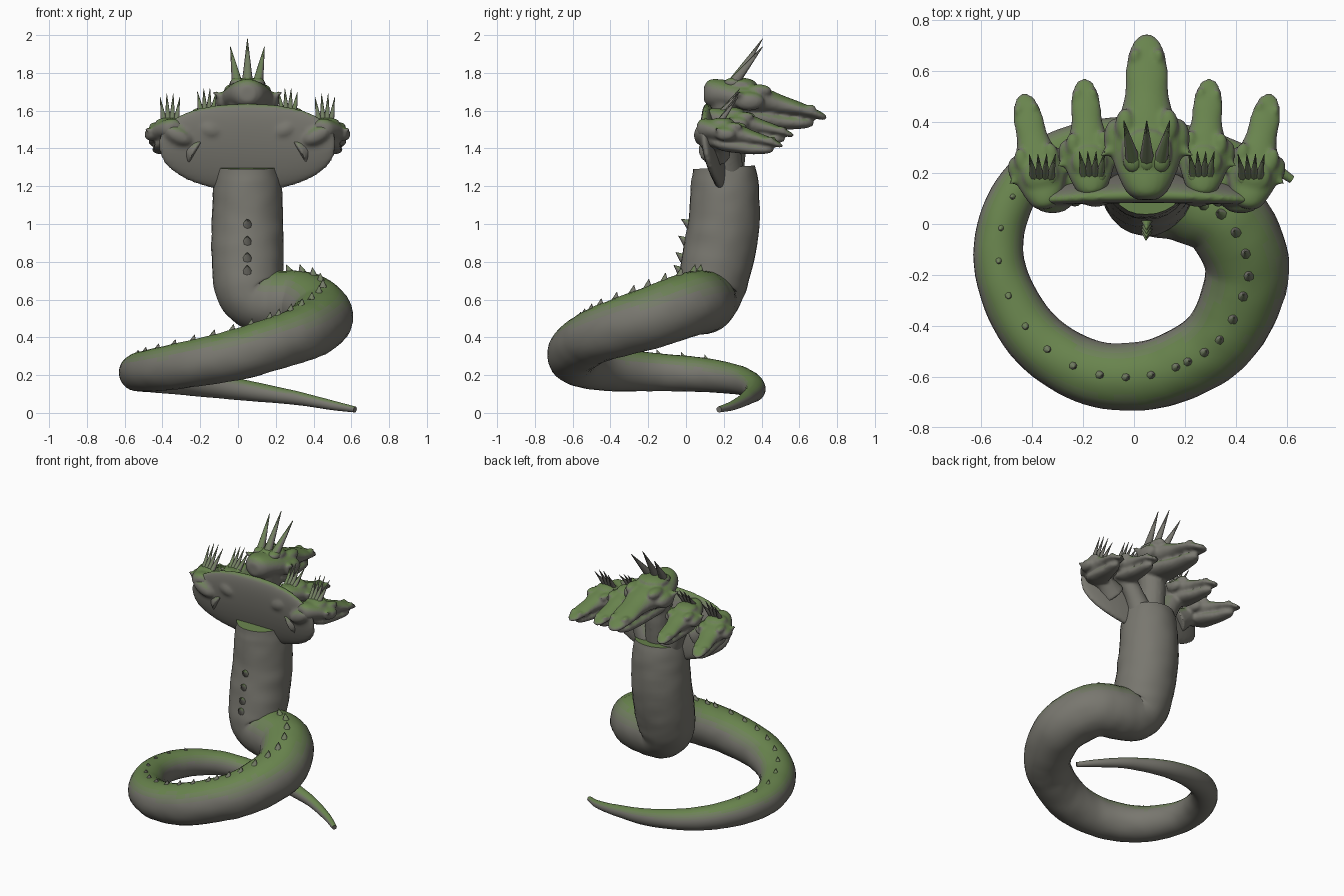
import bpy, bmesh, math
from mathutils import Vector, Matrix, noise

if "Cube" in bpy.data.objects:
    bpy.data.objects.remove(bpy.data.objects["Cube"], do_unlink=True)

STONE, MOSS, STEPS = Vector((0.19, 0.185, 0.16)), Vector((0.14, 0.23, 0.075)), 5
CX = 0.05  # symmetry plane of trunk, hood and heads


def make_material(i):
    c = (*STONE.lerp(MOSS, i / (STEPS - 1)), 1)
    m = bpy.data.materials.new(f"mossy_stone_{i}")
    m.use_nodes = True
    m.diffuse_color = c
    bsdf = m.node_tree.nodes["Principled BSDF"]
    bsdf.inputs["Base Color"].default_value = c
    bsdf.inputs["Roughness"].default_value = 0.85
    return m


mats = [make_material(i) for i in range(STEPS)]


def finish(name, bm, voxel=0):
    """Turn a bmesh into an object, optionally fused, with moss on faces that look up."""
    bmesh.ops.recalc_face_normals(bm, faces=bm.faces)
    me = bpy.data.meshes.new(name)
    bm.to_mesh(me)
    bm.free()
    ob = bpy.data.objects.new(name, me)
    bpy.context.collection.objects.link(ob)
    if voxel:
        fuse = ob.modifiers.new("fuse", 'REMESH')
        fuse.mode, fuse.voxel_size = 'VOXEL', voxel
        soft = ob.modifiers.new("soften", 'SMOOTH')
        soft.factor, soft.iterations = 0.5, 4
        graph = bpy.context.evaluated_depsgraph_get()
        me = bpy.data.meshes.new_from_object(ob.evaluated_get(graph))
        ob.modifiers.clear()
        ob.data = me
    me.materials.clear()
    for m in mats:
        me.materials.append(m)
    for f in me.polygons:
        f.use_smooth = True
        t = (f.normal.z - 0.3) / 0.55
        f.material_index = round(max(0, min(1, t)) * (STEPS - 1))
    me.set_sharp_from_angle(angle=math.radians(55))


def loft(bm, rings):
    """Skin a list of closed rings and cap both ends."""
    vs = [[bm.verts.new(p) for p in r] for r in rings]
    n = len(vs[0])
    for a, b in zip(vs, vs[1:]):
        for i in range(n):
            j = (i + 1) % n
            bm.faces.new((a[i], a[j], b[j], b[i]))
    bm.faces.new(vs[0])
    bm.faces.new(vs[-1])


def spline(points, steps):
    """Catmull-Rom through points of any dimension."""
    pts = [Vector(p) for p in points]
    pts = [2 * pts[0] - pts[1]] + pts + [2 * pts[-1] - pts[-2]]
    out = []
    for a, b, c, d in zip(pts, pts[1:], pts[2:], pts[3:]):
        for k in range(steps):
            t = k / steps
            out.append(0.5 * (2 * b + (c - a) * t + (2 * a - 5 * b + 4 * c - d) * t * t
                              + (3 * b - a - 3 * c + d) * t ** 3))
    return out + [pts[-2]]


def sweep(bm, path, sides):
    """Slightly lumpy round tube along (x, y, z, radius) samples."""
    rings, side = [], Vector((1, 0, 0))
    for i, p in enumerate(path):
        tan = (path[min(i + 1, len(path) - 1)] - path[max(i - 1, 0)]).xyz.normalized()
        side = (side - tan * side.dot(tan)).normalized()
        up = tan.cross(side)
        ring = []
        for k in range(sides):
            a = math.tau * k / sides
            out = side * math.cos(a) + up * math.sin(a)
            lump = 1 + 0.025 * noise.noise((p.xyz + out * p.w) * 14)
            ring.append(p.xyz + out * p.w * lump)
        rings.append(ring)
    loft(bm, rings)


def cone(bm, base, tip, radius, sides=8):
    base, tip = Vector(base), Vector(tip)
    d = tip - base
    m = Matrix.Translation((base + tip) / 2) @ d.to_track_quat('Z', 'Y').to_matrix().to_4x4()
    bmesh.ops.create_cone(bm, cap_ends=True, segments=sides, radius1=radius,
                          radius2=radius * 0.06, depth=d.length, matrix=m)


def blob(bm, centre, size, roll=0):
    m = (Matrix.Translation(centre) @ Matrix.Rotation(roll, 4, 'Y')
         @ Matrix.Diagonal((*size, 1)))
    bmesh.ops.create_uvsphere(bm, u_segments=16, v_segments=10, radius=1, matrix=m)


# Trunk and coiled tail: x, y, z, radius
BODY = [
    (.05, .20, 1.30, .165), (.05, .205, 1.2, .18), (.05, .20, 1.0, .19), (.05, .165, .8, .19),
    (.06, .13, .66, .18), (.11, .11, .595, .165), (.22, .09, .585, .168), (.36, .02, .575, .17),
    (.445, -.18, .505, .165), (.36, -.42, .43, .15), (.2, -.545, .37, .14), (0, -.60, .31, .135),
    (-.22, -.565, .265, .125), (-.42, -.41, .23, .115), (-.53, -.15, .215, .1),
    (-.48, .1, .2, .09), (-.3, .29, .17, .075), (0, .365, .125, .057), (.3, .325, .08, .037),
    (.5, .25, .04, .025), (.62, .175, .018, .016),
]
path = spline(BODY, 8)
bm = bmesh.new()
sweep(bm, path, 28)
finish("coiled_body", bm)

# Row of small swept spines: down the trunk front, then along the top of the coil
bm = bmesh.new()
for i in [17, 21, 25, 29, *range(51, 80, 3), *range(80, 124, 4)]:
    p = path[i]
    tan = (path[i + 1] - path[i - 1]).xyz.normalized()
    out = Vector((0, -1, 0) if i < 40 else (0, 0, 1))
    out = (out - tan * out.dot(tan)).normalized()
    base = p.xyz + out * p.w * 0.94
    cone(bm, base, base + out * p.w * 0.25 - tan * p.w * 0.12, p.w * 0.14)
finish("back_spines", bm)

# Broad hood, curved forward at the sides and top, with soft folds on its face
bm = bmesh.new()
bmesh.ops.create_uvsphere(bm, u_segments=40, v_segments=24, radius=1,
                          matrix=Matrix.Rotation(math.pi / 2, 4, 'X'))
for v in bm.verts:
    x, y, z = v.co
    top = max(0, z)
    v.co = (CX + 0.47 * x * (1 + 0.1 * top), 0.15 + 0.055 * y - 0.04 * z - 0.05 * x * x,
            1.405 + 0.235 * z * (1 + 0.12 * top * x * x))
for s in (-1, 1):
    blob(bm, (CX + s * 0.37, 0.085, 1.47), (.085, .045, .045), s * -0.5)
    blob(bm, (CX + s * 0.2, 0.095, 1.5), (.06, .03, .04), s * -0.4)
finish("hood", bm, 0.013)

# Head sections: distance forward, half width, top, bottom
SKULL = [(0, .04, .08, .0), (.03, .08, .115, -.03), (.1, .115, .115, -.045), (.18, .14, .1, -.065),
         (.26, .145, .09, -.07), (.34, .105, .065, -.07), (.42, .085, .03, -.075),
         (.5, .084, .0, -.08), (.58, .07, -.035, -.09), (.63, .045, -.062, -.1),
         (.65, .015, -.08, -.095)]
JAW = [(.06, .04, -.0, -.06), (.18, .1, -.03, -.12), (.3, .09, -.04, -.14),
       (.42, .068, -.07, -.15), (.53, .052, -.085, -.145), (.58, .015, -.1, -.13)]


def section_rings(sections):
    rings = []
    for y, w, top, bot in spline(sections, 3):
        mid, half = (top + bot) / 2, (top - bot) / 2
        rings.append([Vector((w * math.cos(a), y, mid + half * math.sin(a)))
                      for a in (math.tau * k / 20 for k in range(20))])
    return rings


def head(name, x, y, z, scale, yaw, neck_root):
    place = (Matrix.Translation((CX + x, y, z)) @ Matrix.Rotation(math.radians(yaw), 4, 'Z')
             @ Matrix.Scale(scale, 4))
    bm = bmesh.new()
    for part in (SKULL, JAW):
        loft(bm, section_rings(part))
    for s in (-1, 1):
        blob(bm, (s * .085, .29, .055), (.04, .07, .035))      # brow
        blob(bm, (s * .125, .24, .0), (.045, .08, .05))        # cheek
        blob(bm, (s * .045, .56, -.035), (.022, .035, .018))   # nostril
        cone(bm, (s * .1, .22, .0), (s * .185, .17, .05), .05)  # ear horn
    blob(bm, (0, .19, .09), (.1, .09, .035))
    bm.transform(place)
    # Neck from the trunk or hood to the skull
    end = place @ Vector((0, .13, .0))
    root = Vector(neck_root)
    mid = root.lerp(end, 0.55) + Vector((0, .02, 0))
    sweep(bm, spline([(*root, .09), (*mid, .085 * scale), (*end, .1 * scale)], 8), 16)
    finish(name, bm, 0.01)


def crest(name, x, y, z, count, spread, height, lean, radius):
    """Fan of tall spikes, highest in the middle."""
    bm = bmesh.new()
    for k in range(count):
        u = 2 * k / (count - 1) - 1
        cone(bm, (CX + x + u * spread * 0.6, y, z),
             (CX + x + u * spread, y + lean, z + height * (1 - 0.18 * abs(u))), radius)
        blob(bm, (CX + x + u * spread * 0.6, y, z), (radius * 1.3, radius * 1.6, radius))
    finish(name, bm)


head("centre_head", 0, .095, 1.65, 1.0, 0, (CX, .21, 1.22))
crest("centre_crest", 0, .25, 1.745, 3, .09, .235, .155, .03)
for s, side in ((-1, "right"), (1, "left")):
    head(side + "_inner_head", s * .215, .11, 1.53, .71, s * -4, (CX + s * .06, .22, 1.24))
    crest(side + "_inner_crest", s * .215, .19, 1.59, 4, .05, .135, .095, .018)
    head(side + "_outer_head", s * .39, .06, 1.475, .71, s * -12, (CX + s * .26, .15, 1.38))
    crest(side + "_outer_crest", s * .41, .18, 1.54, 4, .052, .16, .095, .018)
